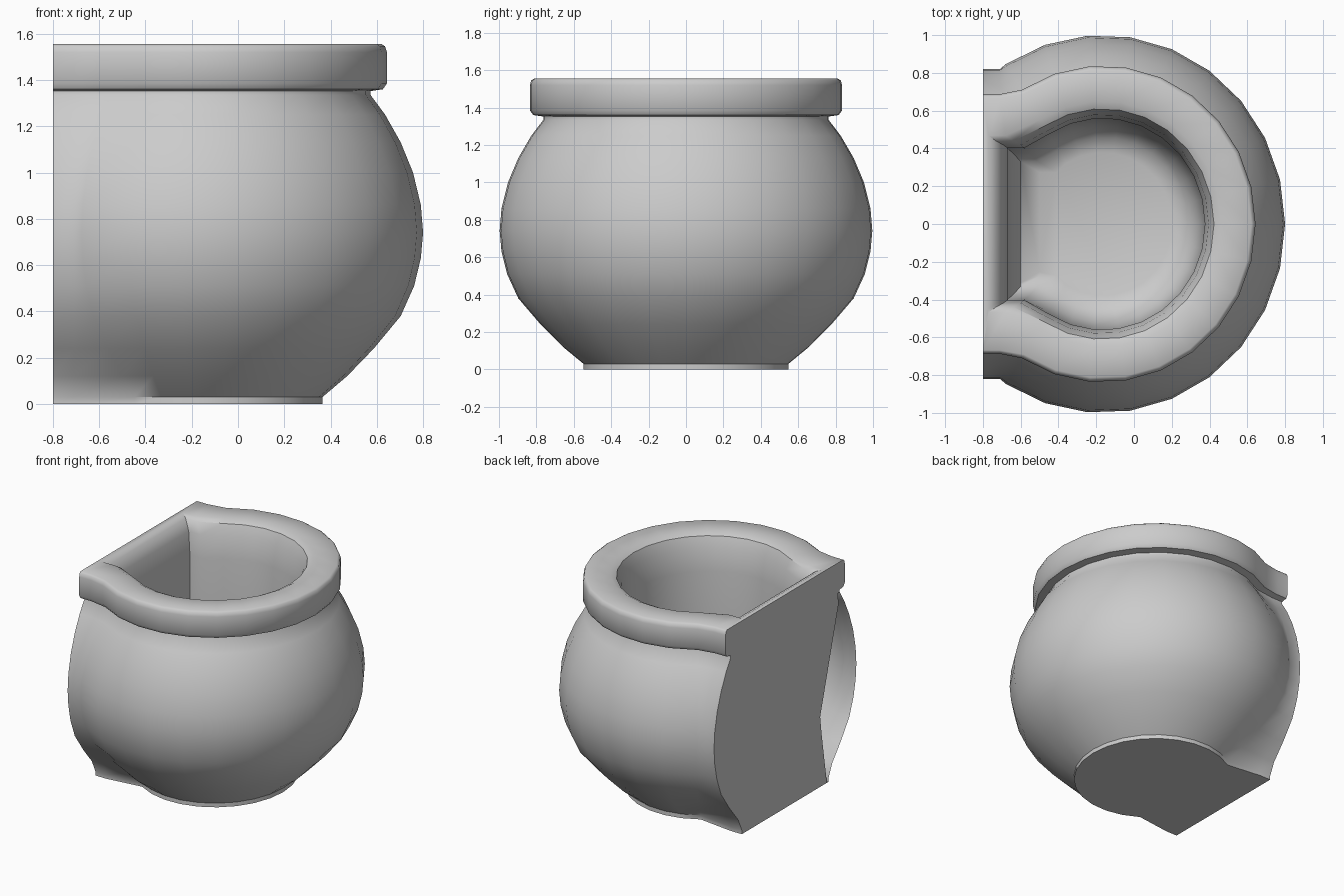
import bpy, bmesh, math

if "Cube" in bpy.data.objects:
    bpy.data.objects.remove(bpy.data.objects["Cube"])

CX = -0.165      # centre of the round part
BACK = -0.80     # plane of the flat back


def d_ring(bm, r, z, back, yb, split):
    """D-shaped loop: round front, short straight sides, flat back."""
    pts = [(back, -yb)]
    knee_x = min(back + 0.09, CX - 0.56 * r * 0.965)
    pts.append((knee_x, -yb))
    steps = 18
    for i in range(steps + 1):
        a = math.radians(-122 + 244 * i / steps)
        pts.append((CX + 0.965 * r * math.cos(a), r * math.sin(a)))
    pts += [(knee_x, yb), (back, yb), (back, split)]
    return [bm.verts.new((x, y, z)) for x, y in pts]


def split_y(z, yb):
    """Edge of the broken opening in the back plate."""
    if z > 1.3:
        return -yb + 0.02
    if z > 0.5:
        return -0.40 - 0.24 * (z - 0.5) / 0.84
    return -0.48 + 0.16 * z


# outer belly and rim: radius, height
outer = [(.55, 0), (.55, .03), (.66, .12), (.78, .24), (.90, .38), (.96, .51),
         (.99, .63), (1.0, .74), (.99, .86), (.955, 1.0), (.90, 1.13),
         (.83, 1.25), (.765, 1.335), (.765, 1.352), (.82, 1.36), (.838, 1.385),
         (.838, 1.52), (.83, 1.545), (.815, 1.555)]
# mouth and inside bowl: radius, height, back position
inner = [(.65, 1.555, -.77), (.61, 1.535, -.73), (.58, 1.46, -.69),
         (.56, 1.30, -.67), (.56, .90, -.67), (.55, .50, -.665),
         (.52, .34, -.64), (.46, .26, -.60), (.38, .23, -.50)]

bm = bmesh.new()
rings = []
for r, z in outer:
    yb = 0.50 if z < 0.05 else 0.82 * r
    rings.append((d_ring(bm, r, z, BACK, yb, split_y(z, yb)), z))
for r, z, back in inner:
    yb = 0.72 * r
    rings.append((d_ring(bm, r, z, back, yb, -yb + 0.02), z))

for k in range(len(rings) - 1):
    (a, z0), (b, z1) = rings[k], rings[k + 1]
    n = len(a)
    for i in range(n):
        j = (i + 1) % n
        # the last strip of the back is open below the rim
        if i == n - 1 and k < len(outer) and z1 < 1.34:
            continue
        bm.faces.new((a[i], a[j], b[j], b[i]))

# base and bowl floor
bm.faces.new(list(reversed(rings[0][0])))
bm.faces.new(rings[-1][0])

me = bpy.data.meshes.new("pot")
bm.to_mesh(me)
bm.free()
pot = bpy.data.objects.new("pot", me)
bpy.context.collection.objects.link(pot)
bpy.context.view_layer.objects.active = pot
pot.select_set(True)
bpy.ops.object.shade_smooth_by_angle(angle=math.radians(40))
